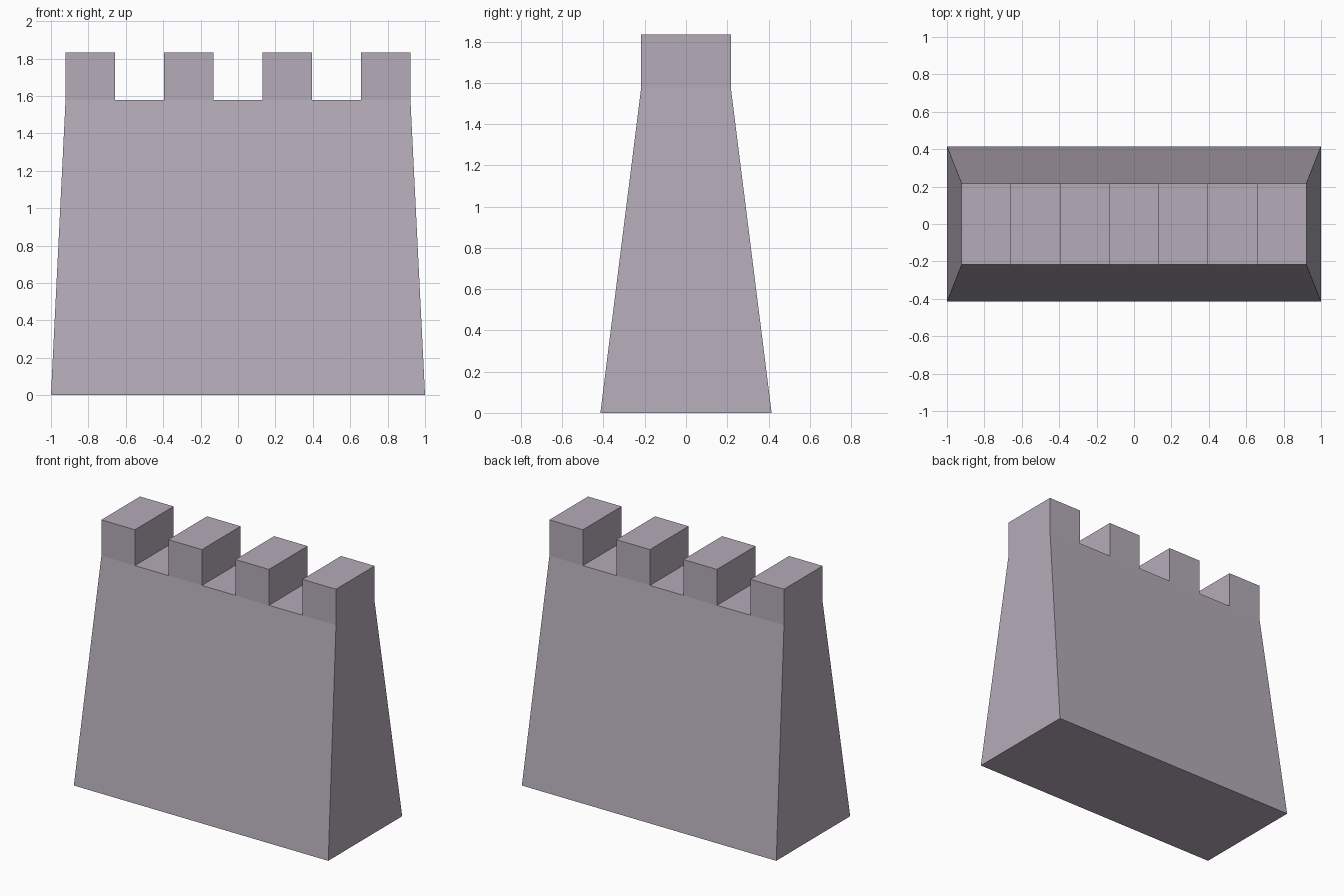
import bpy, bmesh
from mathutils import Vector

if "Cube" in bpy.data.objects:
    bpy.data.objects.remove(bpy.data.objects["Cube"])

BASE_X, BASE_Y = 1.0, 0.415
TOP_X, TOP_Y = 0.922, 0.217
WALK_Z, TOP_Z = 1.578, 1.833
SEGMENTS = 7  # alternating merlon / gap along the wall top

bm = bmesh.new()

# Tapered wall body: rectangular base, top edge split into equal segments
base = [bm.verts.new((x, y, 0)) for x, y in
        ((-BASE_X, -BASE_Y), (BASE_X, -BASE_Y), (BASE_X, BASE_Y), (-BASE_X, BASE_Y))]
xs = [-TOP_X + 2 * TOP_X * i / SEGMENTS for i in range(SEGMENTS + 1)]
front = [bm.verts.new((x, -TOP_Y, WALK_Z)) for x in xs]
back = [bm.verts.new((x, TOP_Y, WALK_Z)) for x in xs]

bm.faces.new(base[::-1])
bm.faces.new([base[0], base[1]] + front[::-1])
bm.faces.new([base[2], base[3]] + back)
bm.faces.new((base[1], base[2], back[-1], front[-1]))
bm.faces.new((base[3], base[0], front[0], back[0]))
top = [bm.faces.new((front[i], front[i + 1], back[i + 1], back[i]))
       for i in range(SEGMENTS)]

# Merlons: raise every other top segment straight up
raised = bmesh.ops.extrude_discrete_faces(bm, faces=top[::2])["faces"]
for face in raised:
    bmesh.ops.translate(bm, verts=face.verts, vec=Vector((0, 0, TOP_Z - WALK_Z)))

bmesh.ops.remove_doubles(bm, verts=bm.verts, dist=1e-5)
bmesh.ops.recalc_face_normals(bm, faces=bm.faces)

mesh = bpy.data.meshes.new("castle_wall")
bm.to_mesh(mesh)
bm.free()

# Purplish grey stone
stone = bpy.data.materials.new("stone")
stone.diffuse_color = (0.46, 0.41, 0.48, 1)
stone.use_nodes = True
stone.node_tree.nodes["Principled BSDF"].inputs["Base Color"].default_value = stone.diffuse_color
mesh.materials.append(stone)
bpy.context.collection.objects.link(bpy.data.objects.new("castle_wall", mesh))
